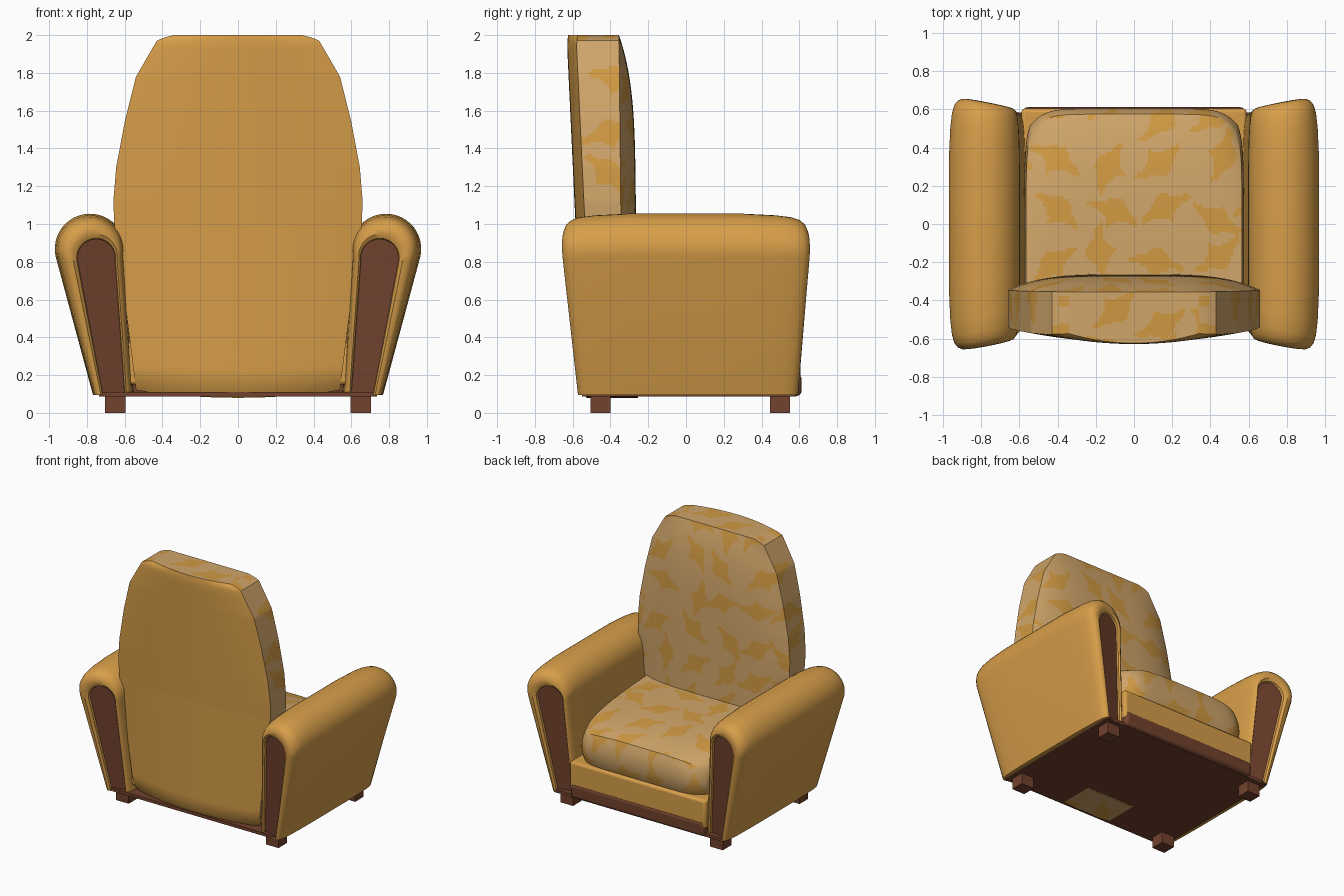
import bpy, bmesh, math

if "Cube" in bpy.data.objects:
    bpy.data.objects.remove(bpy.data.objects["Cube"])


def material(name, rgb):
    m = bpy.data.materials.new(name)
    lin = [((c / 255 + 0.055) / 1.055) ** 2.4 for c in rgb]
    m.diffuse_color = (*lin, 1)
    m.use_nodes = True
    m.node_tree.nodes["Principled BSDF"].inputs["Base Color"].default_value = m.diffuse_color
    return m


GOLD = material("gold leather", (215, 158, 73))
BEIGE = material("beige fabric", (208, 165, 106))
LEAF = material("mustard leaf print", (208, 153, 66))
WOOD = material("dark brown wood", (114, 66, 46))


def finish(name, bm, mats, mirror=False, bevel=0, smooth=True):
    bmesh.ops.recalc_face_normals(bm, faces=bm.faces)
    me = bpy.data.meshes.new(name)
    bm.to_mesh(me)
    bm.free()
    ob = bpy.data.objects.new(name, me)
    bpy.context.collection.objects.link(ob)
    for m in mats:
        me.materials.append(m)
    if bevel:
        b = ob.modifiers.new("bevel", 'BEVEL')
        b.width, b.segments = bevel, 3
    if mirror:
        ob.modifiers.new("mirror", 'MIRROR')
    if smooth:
        bpy.ops.object.select_all(action='DESELECT')
        ob.select_set(True)
        bpy.context.view_layer.objects.active = ob
        bpy.ops.object.shade_smooth_by_angle(angle=math.radians(35))
    return ob


def box(name, lo, hi, mat, **kw):
    bm = bmesh.new()
    bmesh.ops.create_cube(bm, size=1)
    for v in bm.verts:
        v.co = [(lo[i] + hi[i]) / 2 + v.co[i] * (hi[i] - lo[i]) for i in range(3)]
    return finish(name, bm, [mat], **kw)


# Printed fabric: fan shaped leaves scattered on a jittered grid
CELL = 0.27


def scatter(i, j, k):
    """Fixed value from 0 to 1 for each grid cell."""
    return (math.sin(i * 12.9898 + j * 78.233 + k * 37.719) * 43758.5453) % 1


def is_leaf(a, b):
    ci, cj = math.floor(a / CELL), math.floor(b / CELL)
    for i in range(ci - 1, ci + 2):
        for j in range(cj - 1, cj + 2):
            turn = scatter(i, j, 1) * 2 * math.pi
            x = (i + .3 + .4 * scatter(i, j, 2)) * CELL - 0.08 * math.cos(turn)
            y = (j + .3 + .4 * scatter(i, j, 3)) * CELL - 0.08 * math.sin(turn)
            d = math.hypot(a - x, b - y)
            ang = math.atan2(b - y, a - x) - turn
            ang = abs((ang + math.pi) % (2 * math.pi) - math.pi)
            if d < 0.155 + 0.012 * math.cos(ang * 6) and ang < 0.35 + 5 * d:
                return True
    return False


def cushion(name, n, shape, plain_back=False):
    """Gridded box with unit coordinates sent through shape(); leaves coloured by face."""
    bm = bmesh.new()
    verts = {}

    def vert(k):
        if k not in verts:
            verts[k] = bm.verts.new(shape(2 * k[0] / n[0] - 1, k[1] / n[1], k[2] / n[2]))
        return verts[k]

    for ax in range(3):
        p, q = [a for a in range(3) if a != ax]
        for side in (0, n[ax]):
            for i in range(n[p]):
                for j in range(n[q]):
                    quad = []
                    for di, dj in ((0, 0), (1, 0), (1, 1), (0, 1)):
                        k = [0, 0, 0]
                        k[ax], k[p], k[q] = side, i + di, j + dj
                        quad.append(vert(tuple(k)))
                    f = bm.faces.new(quad)
                    c = f.calc_center_median()
                    f.material_index = int(is_leaf(c[p], c[q] + ax * 3))
                    if plain_back and ax == 1 and side == 0:
                        f.material_index = 2
    return finish(name, bm, [BEIGE, LEAF, GOLD])


def lookup(table, z):
    for (a, p), (b, q) in zip(table, table[1:]):
        if z <= b:
            return p + (q - p) * (z - a) / (b - a)
    return table[-1][1]


# Backrest: tapered, bowed slab with a padded front
WIDTH = [(.0, .54), (.12, .54), (.6, .6), (1.0, .655), (1.12, .66), (1.3, .645),
         (1.55, .598), (1.78, .54), (1.97, .43), (1.99, .385), (2.0, .34)]
REAR = [(0, -.565), (1.0, -.585), (2.0, -.632)]


def backrest_shape(u, v, t):
    z = 0.12 + 1.88 * t
    x = u * lookup(WIDTH, z)
    low, high = max(0, (.25 - z) / .13), max(0, (z - 1.92) / .08)
    rear = lookup(REAR, z) + .05 * u * u + .04 * low ** 2 + .008 * high ** 2
    pad = (1 - abs(u) ** 4) * (1 - max(0, 2 * t - 1) ** 4)
    front = -.335 - .02 * t + .08 * pad
    z -= .04 * (1 - u * u) * max(0, 1 - t * 8)
    return x, rear + (front - rear) * v, z


cushion("backrest", (84, 20, 126), backrest_shape, plain_back=True)


# Seat cushion: rounded front corners, domed top
def seat_shape(u, v, t):
    bulge = 1 - (2 * t - 1) ** 2
    front = .575 - .09 * abs(u) ** 8 + .03 * bulge
    y = -.34 + (front + .34) * v
    x = u * (.565 + .01 * bulge - .03 * v ** 10)
    top = .63 - .05 * u ** 4 * v + .075 * (1 - v ** 4)
    return x, y, .36 + (top - .36) * t


cushion("seat_cushion", (76, 60, 16), seat_shape)


# Arms: teardrop section flaring outward, with sunken wood panels at both ends
def teardrop(bottom_in, bottom_out, cx, cz, r, n=24):
    arc = [(cx + r * math.cos(a), cz + r * math.sin(a))
           for a in (math.radians(-12 + 200 * i / n) for i in range(n + 1))]
    return [(bottom_in, .095), (bottom_out, .095)] + arc


OUTER = teardrop(.55, .77, .785, .87, .19)
PANEL = teardrop(.60, .715, .75, .82, .10)
RINGS = [(1, .03), (.97, .012), (.8, 0), (.6, .004), (.42, .018), (.27, .045),
         (.17, .09), (.1, .17), (.04, .34)]


def end_y(x, z, s):
    return .444 + .042 * z + .2 * x if s > 0 else -(.42 + .07 * z + .2 * x)


bm = bmesh.new()
loops = []
for s, rings in ((-1, RINGS), (1, RINGS[::-1])):
    for k, off in rings:
        loop = []
        for (ox, oz), (px, pz) in zip(OUTER, PANEL):
            x, z = ox + (px - ox) * k, oz + (pz - oz) * k
            loop.append(bm.verts.new((x, end_y(x, z, s) - s * off, z)))
        loops.append(loop)
for a, b in zip(loops, loops[1:]):
    for i in range(len(a)):
        j = (i + 1) % len(a)
        bm.faces.new((a[i], a[j], b[j], b[i]))
for loop in (loops[0], loops[-1]):
    bm.faces.new(loop).material_index = 1
finish("arms", bm, [GOLD, WOOD], mirror=True)

# Seat base, wooden front rail and underside board
box("seat_base", (-.59, -.50, .15), (.59, .605, .375), GOLD, bevel=.02)
box("front_rail", (-.58, .45, .09), (.58, .612, .205), WOOD, bevel=.025)
box("underside_board", (-.735, -.55, .086), (.735, .585, .11), WOOD, smooth=False)

# Four square feet
for label, y0, y1 in (("rear_feet", -.505, -.40), ("front_feet", .445, .55)):
    box(label, (.595, y0, 0), (.705, y1, .1), WOOD, mirror=True, smooth=False)
